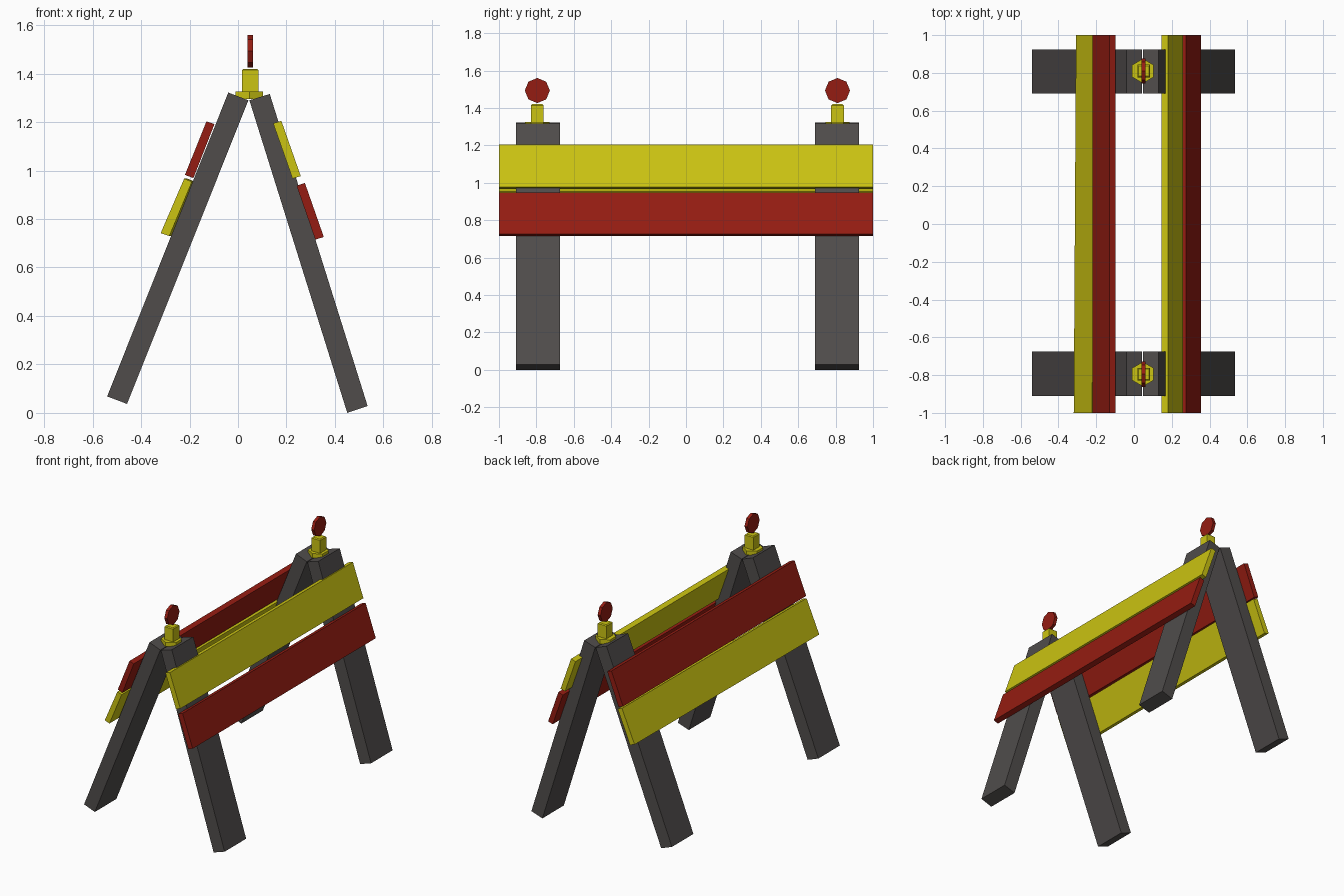
import bpy, bmesh, math
from mathutils import Matrix

if "Cube" in bpy.data.objects:
    bpy.data.objects.remove(bpy.data.objects["Cube"])


def material(name, rgb):
    m = bpy.data.materials.new(name)
    m.diffuse_color = (*rgb, 1)
    m.use_nodes = True
    m.node_tree.nodes["Principled BSDF"].inputs["Base Color"].default_value = m.diffuse_color
    return m


RED = material("red_paint", (0.30, 0.012, 0.006))
YELLOW = material("yellow_paint", (0.60, 0.55, 0.006))
DARK = material("dark_grey", (0.08, 0.073, 0.071))


def finish(name, bm, mat):
    bmesh.ops.recalc_face_normals(bm, faces=bm.faces[:])
    me = bpy.data.meshes.new(name)
    bm.to_mesh(me)
    bm.free()
    me.materials.append(mat)
    ob = bpy.data.objects.new(name, me)
    bpy.context.collection.objects.link(ob)
    return ob


def prism(name, profile, y0, y1, mat, skew=0.0):
    """Extrude an xz profile along y; skew shifts the far end in x."""
    bm = bmesh.new()
    near = [bm.verts.new((x, y0, z)) for x, z in profile]
    far = [bm.verts.new((x + skew, y1, z)) for x, z in profile]
    bm.faces.new(near)
    bm.faces.new(far)
    n = len(profile)
    for i in range(n):
        j = (i + 1) % n
        bm.faces.new((near[i], near[j], far[j], far[i]))
    return finish(name, bm, mat)


def cylinder(name, sides, r1, r2, depth, matrix, mat):
    bm = bmesh.new()
    bmesh.ops.create_cone(bm, cap_ends=True, segments=sides, radius1=r1,
                          radius2=r2, depth=depth, matrix=matrix)
    return finish(name, bm, mat)


left_leg = [(-0.04, 1.322), (0.043, 1.29), (-0.458, 0.037), (-0.54, 0.068)]
right_leg = [(0.047, 1.29), (0.131, 1.316), (0.535, 0.028), (0.451, 0.0)]

for end, y0, y1, yc in (("front", -0.91, -0.675, -0.795), ("back", 0.69, 0.925, 0.81)):
    # A-frame legs
    prism(end + "_left_leg", left_leg, y0, y1, DARK)
    prism(end + "_right_leg", right_leg, y0, y1, DARK)

    # Warning lamp: hexagonal foot, square post, octagonal disc
    cylinder(end + "_lamp_foot", 6, 0.065, 0.065, 0.03,
             Matrix.Translation((0.047, yc, 1.311)) @ Matrix.Rotation(math.pi / 2, 4, 'Z')
             @ Matrix.Rotation(math.pi / 2, 4, 'Z'), YELLOW)
    bm = bmesh.new()
    bmesh.ops.create_cube(bm, size=1, matrix=Matrix.Translation((0.051, yc, 1.37))
                          @ Matrix.Diagonal((0.067, 0.067, 0.1, 1)))
    top = [e for e in bm.edges if all(v.co.z > 1.4 for v in e.verts)]
    bmesh.ops.bevel(bm, geom=top, offset=0.006, segments=1, affect='EDGES')
    finish(end + "_lamp_post", bm, YELLOW)
    cylinder(end + "_lamp_disc", 8, 0.067, 0.067, 0.022,
             Matrix.Translation((0.051, yc, 1.493)) @ Matrix.Rotation(math.pi / 2, 4, 'Y'), RED)

# Striped boards across the legs
prism("left_upper_board", [(-0.13, 1.203), (-0.097, 1.192), (-0.184, 0.969), (-0.219, 0.982)],
      -1, 1, RED)
prism("left_lower_board", [(-0.222, 0.967), (-0.19, 0.954), (-0.283, 0.73), (-0.319, 0.742)],
      -1, 1, YELLOW, skew=0.012)
prism("right_upper_board", [(0.145, 1.195), (0.179, 1.205), (0.259, 0.977), (0.225, 0.967)],
      -1, 1, YELLOW)
prism("right_lower_board", [(0.242, 0.937), (0.276, 0.949), (0.354, 0.726), (0.319, 0.715)],
      -1, 1, RED)
